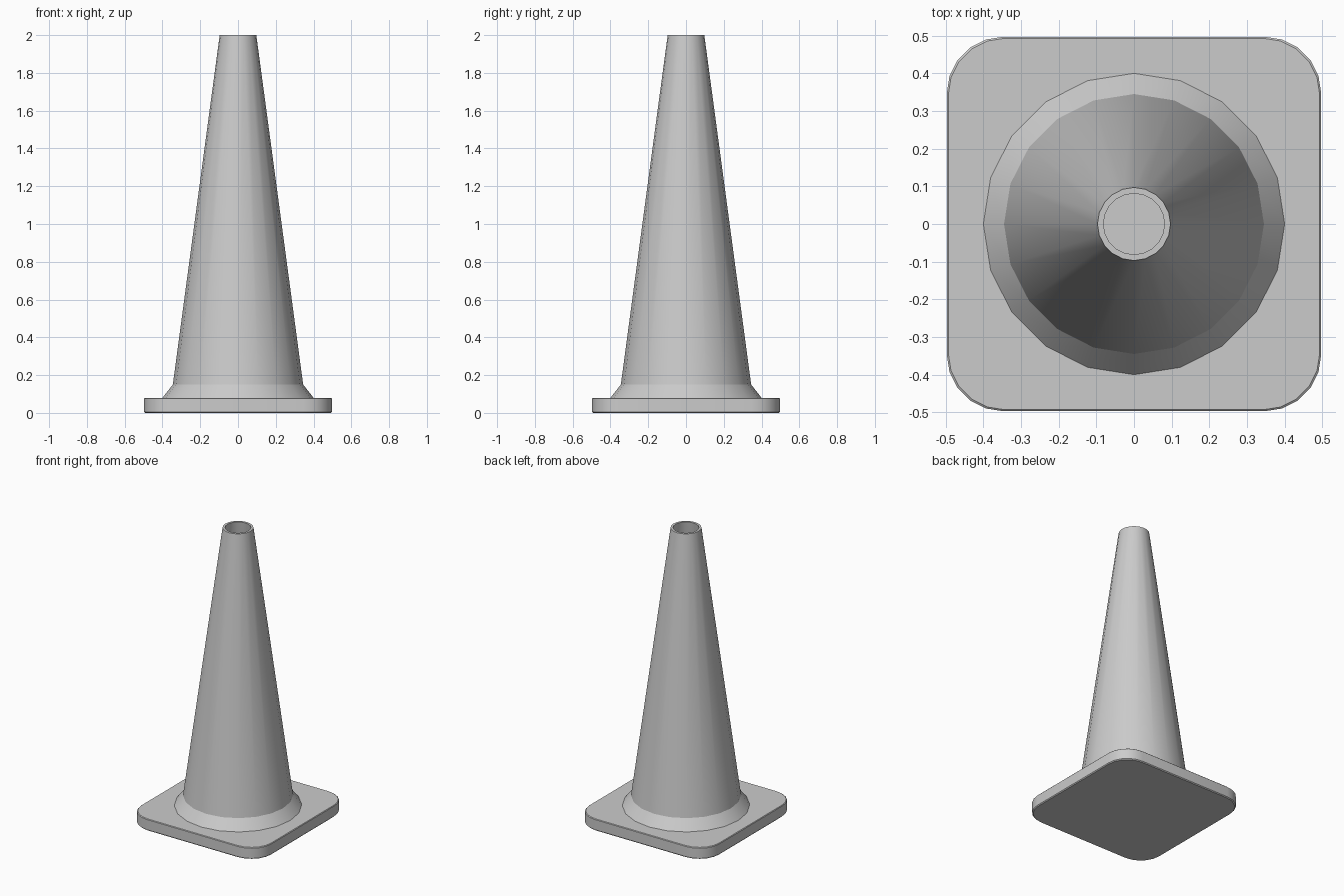
import bpy, bmesh
from math import pi, cos, sin, radians

if "Cube" in bpy.data.objects:
    bpy.data.objects.remove(bpy.data.objects["Cube"])

SIDES = 20


def finish(bm, name):
    bmesh.ops.recalc_face_normals(bm, faces=bm.faces)
    mesh = bpy.data.meshes.new(name)
    bm.to_mesh(mesh)
    bm.free()
    obj = bpy.data.objects.new(name, mesh)
    bpy.context.collection.objects.link(obj)
    bpy.ops.object.select_all(action='DESELECT')
    obj.select_set(True)
    bpy.context.view_layer.objects.active = obj
    bpy.ops.object.shade_smooth_by_angle(angle=radians(30))
    return obj


def bridge(bm, a, b):
    n = len(a)
    for i in range(n):
        j = (i + 1) % n
        bm.faces.new((a[i], a[j], b[j], b[i]))


# Rounded square base plate with a fine edge bevel
def plate_ring(bm, half, z, radius=0.15, segs=5):
    ring = []
    c = half - radius
    for q, (sx, sy) in enumerate(((1, 1), (-1, 1), (-1, -1), (1, -1))):
        for k in range(segs + 1):
            a = (q + k / segs) * pi / 2
            ring.append(bm.verts.new((sx * c + radius * cos(a),
                                      sy * c + radius * sin(a), z)))
    return ring


bm = bmesh.new()
rings = [plate_ring(bm, h, z) for h, z in
         ((0.492, 0), (0.497, 0.006), (0.497, 0.076), (0.493, 0.08))]
for a, b in zip(rings, rings[1:]):
    bridge(bm, a, b)
bm.faces.new(rings[0])
bm.faces.new(rings[-1])
finish(bm, "base_plate")

# Hollow cone: outer flare and wall, rim, then inner wall down to the plate
profile = [(0.40, 0.08), (0.345, 0.15), (0.097, 2.0),
           (0.081, 2.0), (0.329, 0.15), (0.38, 0.08)]
bm = bmesh.new()
rings = [[bm.verts.new((r * cos(2 * pi * i / SIDES), r * sin(2 * pi * i / SIDES), z))
          for i in range(SIDES)] for r, z in profile]
for a, b in zip(rings, rings[1:] + rings[:1]):
    bridge(bm, a, b)
finish(bm, "cone_body")
